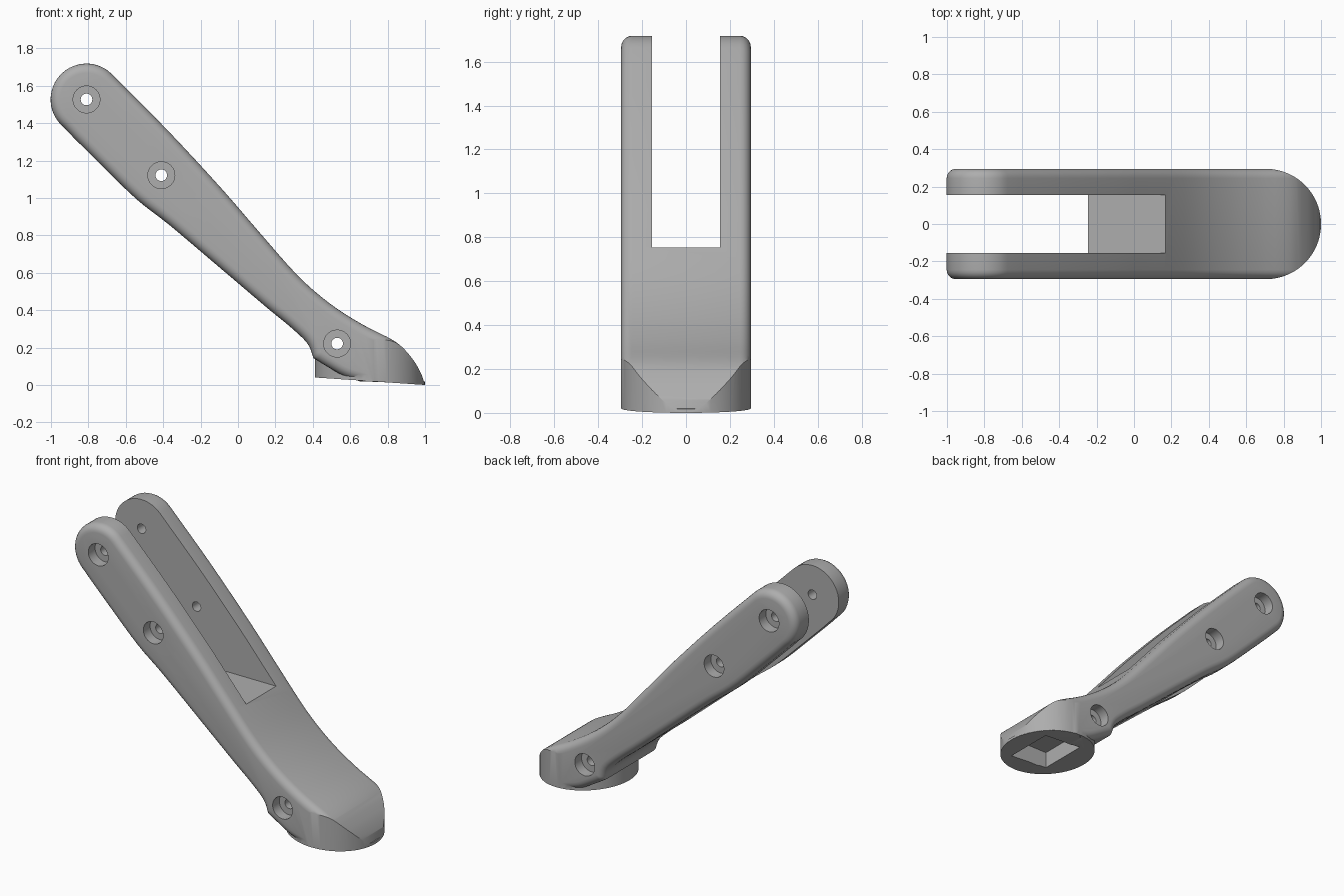
import bpy, bmesh, math
from mathutils import Vector

cube = bpy.data.objects.get("Cube")
if cube:
    bpy.data.objects.remove(cube, do_unlink=True)

HALF = 0.295       # half width, also foot radius
FOOT_X = 0.705     # centre of the round foot

grey = bpy.data.materials.new("satin_grey")
grey.use_nodes = True
colour = (0.42, 0.42, 0.42, 1)
grey.diffuse_color = colour
grey.node_tree.nodes["Principled BSDF"].inputs["Base Color"].default_value = colour


def smooth_path(pts, steps=4):
    """Catmull-Rom curve through 2D points."""
    p = [Vector(q) for q in pts]
    p = [2 * p[0] - p[1]] + p + [2 * p[-1] - p[-2]]
    out = []
    for a, b, c, d in zip(p, p[1:], p[2:], p[3:]):
        for i in range(steps):
            t = i / steps
            out.append(0.5 * (2 * b + (c - a) * t + (2 * a - 5 * b + 4 * c - d) * t**2
                              + (3 * b - a - 3 * c + d) * t**3))
    return out + [p[-2]]


def arc(cx, cy, r, start, end, n):
    angles = [math.radians(start + (end - start) * i / n) for i in range(n + 1)]
    return [Vector((cx + r * math.cos(a), cy + r * math.sin(a))) for a in angles]


def prism(name, low, high, bevel=0):
    """Solid between two matching rings; optional rounded rims."""
    bm = bmesh.new()
    rings = [[bm.verts.new(v) for v in ring] for ring in (low, high)]
    n = len(low)
    caps = [bm.faces.new(rings[0]), bm.faces.new(rings[1])]
    for i in range(n):
        j = (i + 1) % n
        bm.faces.new((rings[0][i], rings[0][j], rings[1][j], rings[1][i]))
    bmesh.ops.recalc_face_normals(bm, faces=bm.faces)
    if bevel:
        rims = [e for f in caps for e in f.edges]
        bmesh.ops.bevel(bm, geom=rims, offset=bevel, segments=5, profile=0.5,
                        affect='EDGES', clamp_overlap=False)
    mesh = bpy.data.meshes.new(name)
    bm.to_mesh(mesh)
    bm.free()
    mesh.materials.append(grey)
    obj = bpy.data.objects.new(name, mesh)
    bpy.context.collection.objects.link(obj)
    return obj


def side_prism(name, pts, y0, y1, bevel=0):
    return prism(name, [(p[0], y0, p[1]) for p in pts], [(p[0], y1, p[1]) for p in pts], bevel)


def combine(target, tool, operation):
    mod = target.modifiers.new("cut", 'BOOLEAN')
    mod.operation, mod.solver, mod.object = operation, 'EXACT', tool
    bpy.context.view_layer.objects.active = target
    bpy.ops.object.modifier_apply(modifier=mod.name)
    bpy.data.objects.remove(tool, do_unlink=True)


def sole(x, drop=0):
    return 0.045 - 0.068 * (x - 0.404) - drop


# Arm: side profile with rounded rims
upper = smooth_path([(-0.676, 1.667), (-0.377, 1.366), (-0.09, 1.056), (0.11, 0.825),
                     (0.318, 0.59), (0.49, 0.44), (0.66, 0.33), (0.837, 0.238),
                     (0.917, 0.163), (0.97, 0.083), (1.0, 0.005), (1.03, -0.1)])
under = smooth_path([(0.66, 0.02), (0.57, 0.05), (0.48, 0.10), (0.404, 0.147)])
under += smooth_path([(0.404, 0.147), (0.37, 0.227), (0.275, 0.318), (0.158, 0.414),
                      (-0.1, 0.633), (-0.366, 0.858), (-0.543, 0.997), (-0.74, 1.188),
                      (-0.93, 1.377)])[1:]
tip = arc(-0.81, 1.53, 0.192, 230, 47, 28)
profile = upper + [Vector((1.1, -0.25)), Vector((0.78, -0.25))] + under[:-1] + tip[:-1]
arm = side_prism("fork_arm", profile, -HALF, HALF, 0.05)

# Trim to the rounded plan with a slightly tilted sole
plan = arc(FOOT_X, 0, HALF, -90, 90, 40) + [Vector((-1.2, HALF + .01)), Vector((-1.2, -HALF - .01))]
plan = [Vector((p.x, p.y + math.copysign(0.01, p.y))) if p.x < 0.706 and p.x > 0 else p for p in plan]
trim = prism("plan_trim", [(p.x, p.y, sole(max(p.x, 0.3))) for p in plan],
             [(p.x, p.y, 2) for p in plan])
combine(arm, trim, 'INTERSECT')

# Round foot below the arm
disc = arc(FOOT_X, 0, HALF - 0.0005, 0, 360, 80)[:-1]
foot = prism("foot", [(p.x, p.y, sole(p.x, 0.0008)) for p in disc],
             [(p.x, p.y, 0.147 - 0.21 * (p.x - 0.404)) for p in disc])
combine(arm, foot, 'UNION')


# Fork slot and pocket in the sole
def box_cut(x0, x1, half_y, z0, z1):
    box = [(x0, z0), (x1, z0), (x1, z1), (x0, z1)]
    combine(arm, side_prism("box_cutter", box, -half_y, half_y), 'DIFFERENCE')


box_cut(-1.5, 0.6, 0.155, 0.757, 2)
box_cut(0.58, 0.86, 0.165, -0.1, 0.14)

# Bolt holes with a counterbore on both sides
for x, z in ((-0.81, 1.53), (-0.41, 1.125), (0.53, 0.225)):
    for r, y0, y1 in ((0.031, -0.4, 0.4), (0.072, -0.4, -0.225), (0.072, 0.225, 0.4)):
        ring = arc(x, z, r, 0, 360, 32)[:-1]
        combine(arm, side_prism("bolt_cutter", ring, y0, y1), 'DIFFERENCE')

# Rest on the ground, shade smoothly with crisp edges
lowest = min(v.co.z for v in arm.data.vertices)
for v in arm.data.vertices:
    v.co.z -= lowest
bpy.ops.object.select_all(action='DESELECT')
arm.select_set(True)
bpy.context.view_layer.objects.active = arm
bpy.ops.object.shade_smooth_by_angle(angle=math.radians(30))
